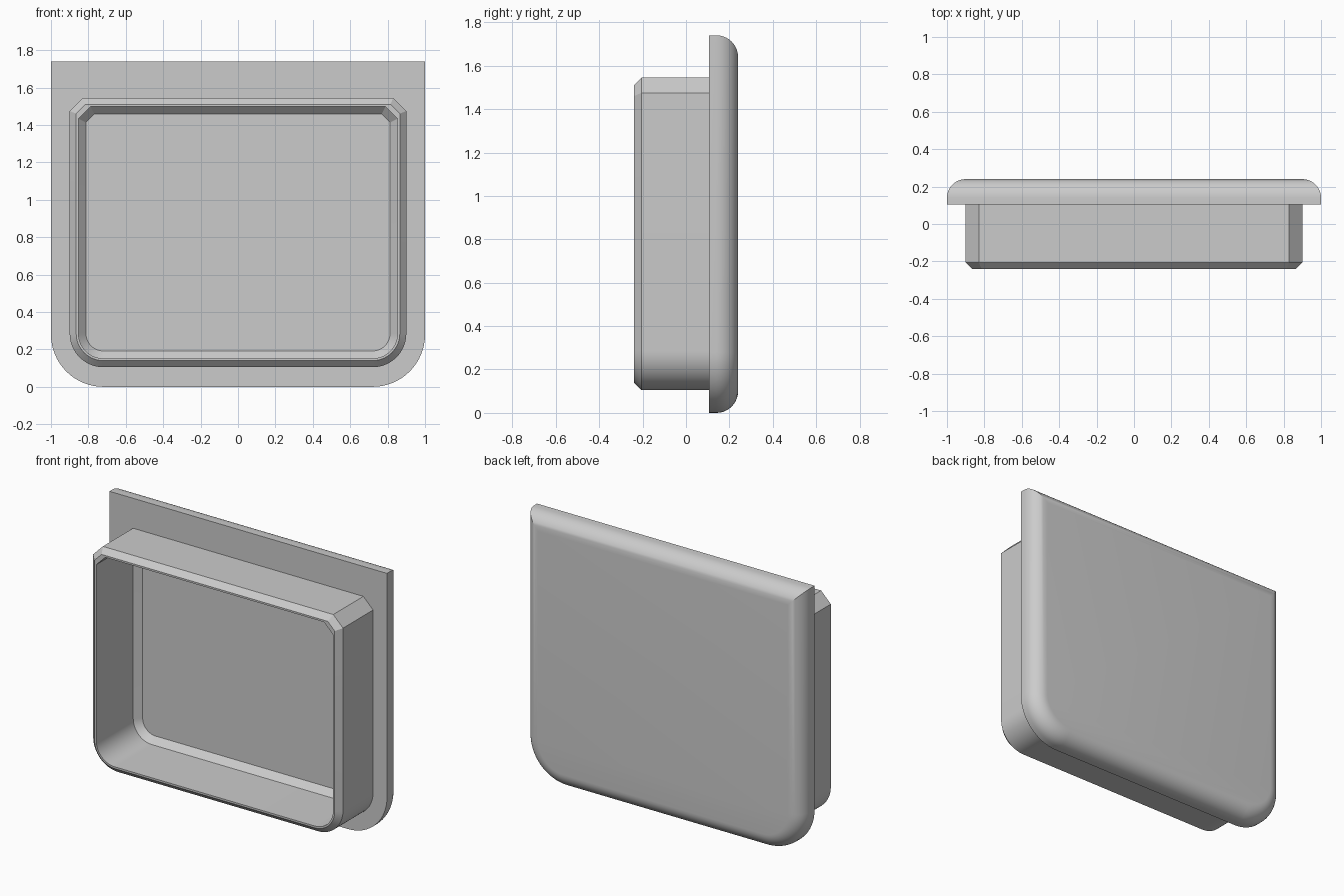
import bpy, bmesh, math

cube = bpy.data.objects.get("Cube")
if cube:
    bpy.data.objects.remove(cube, do_unlink=True)

grey = bpy.data.materials.new("plain grey")
grey.use_nodes = True
COLOR = (0.6, 0.6, 0.6, 1)
grey.diffuse_color = COLOR
grey.node_tree.nodes["Principled BSDF"].inputs["Base Color"].default_value = COLOR

SEGMENTS = 16


def outline(half, bottom, top, radius, cut, y):
    """Panel outline: rounded bottom corners, chamfered (or square) top corners."""
    right = []
    for i in range(SEGMENTS + 1):
        a = math.pi / 2 * i / SEGMENTS
        right.append((half - radius + radius * math.sin(a), y,
                      bottom + radius - radius * math.cos(a)))
    right += [(half, y, top - cut), (half - cut, y, top)]
    return right + [(-x, y, z) for x, y, z in reversed(right)]


def loft(name, rings, cap_first=False, cap_last=False):
    """Skin a series of matching outlines into one smooth-shaded shell."""
    bm = bmesh.new()
    loops = [[bm.verts.new(p) for p in ring] for ring in rings]
    for a, b in zip(loops, loops[1:]):
        for i in range(len(a)):
            j = (i + 1) % len(a)
            bm.faces.new((a[i], a[j], b[j], b[i]))
    if cap_first:
        bm.faces.new(list(reversed(loops[0])))
    if cap_last:
        bm.faces.new(loops[-1])
    bmesh.ops.remove_doubles(bm, verts=bm.verts, dist=0.0001)
    mesh = bpy.data.meshes.new(name)
    bm.to_mesh(mesh)
    bm.free()
    mesh.materials.append(grey)
    obj = bpy.data.objects.new(name, mesh)
    bpy.context.collection.objects.link(obj)
    bpy.ops.object.select_all(action="DESELECT")
    obj.select_set(True)
    bpy.context.view_layer.objects.active = obj
    bpy.ops.object.shade_smooth_by_angle(angle=math.radians(30))
    return obj


# Cover panel: flat back, rounded back edge, flat flange around the plug
BACK, FLANGE, ROUND = 0.24, 0.105, 0.1
cover = []
for i in range(11):
    a = math.pi / 2 * (1 - i / 10)
    d = ROUND * (1 - math.cos(a))
    cover.append(outline(1 - d, d, 1.74 - d, 0.28 - d, 0,
                         BACK - ROUND + ROUND * math.sin(a)))
cover.append(outline(1, 0, 1.74, 0.28, 0, FLANGE))
plug_base = outline(0.9, 0.105, 1.545, 0.18, 0.07, FLANGE)
cover.append(plug_base)
loft("cover_panel", cover, cap_first=True)

# Hollow plug: outer wall, bevelled rim, inner wall, bevelled cavity floor
loft("plug_frame", [
    plug_base,
    outline(0.9, 0.105, 1.545, 0.18, 0.07, -0.205),
    outline(0.865, 0.14, 1.51, 0.145, 0.05, -0.24),
    outline(0.853, 0.152, 1.498, 0.133, 0.065, -0.24),
    outline(0.853, 0.152, 1.498, 0.133, 0.065, 0.14),
    outline(0.813, 0.192, 1.458, 0.093, 0.045, 0.18),
], cap_last=True)
